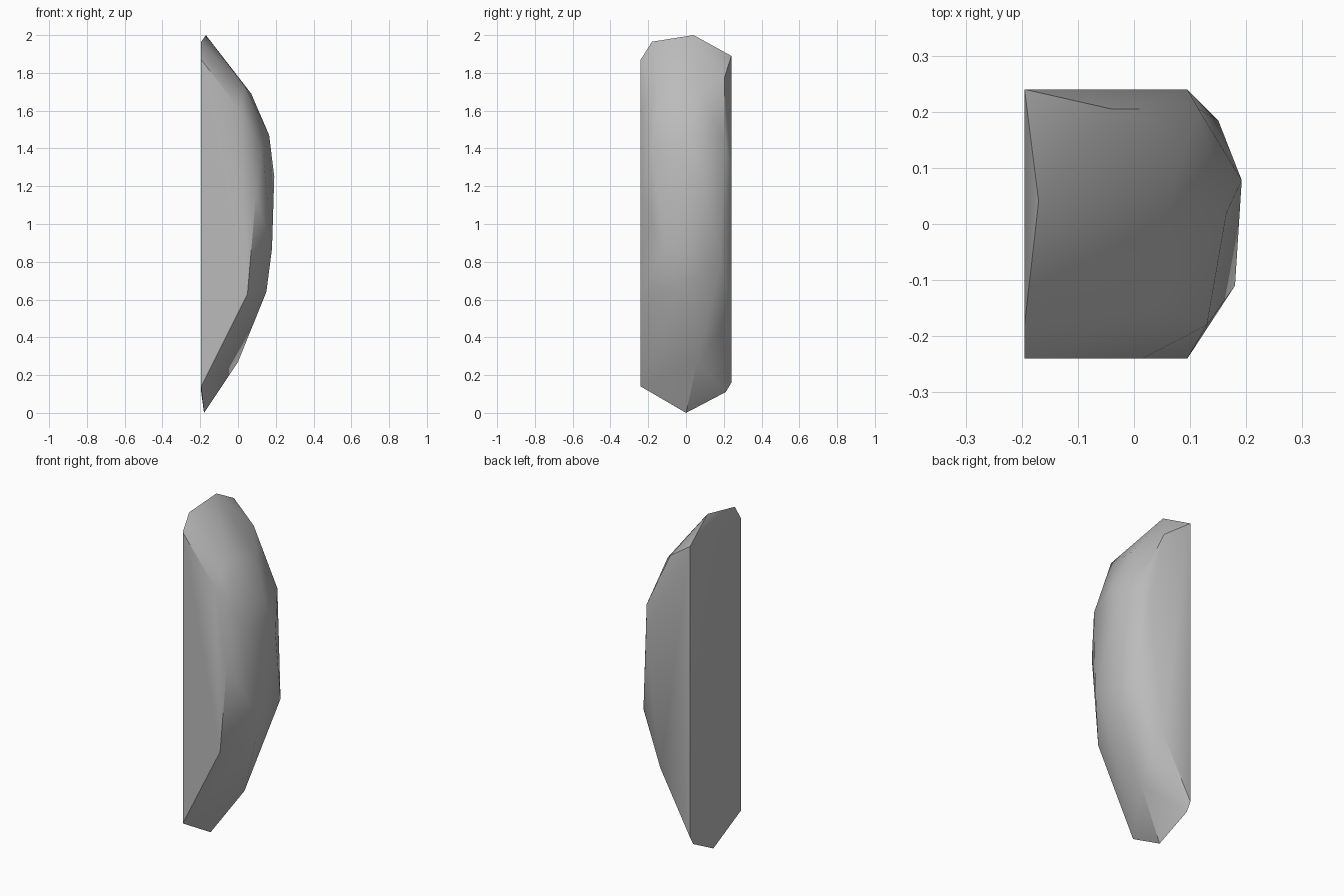
import bpy
import bmesh
from math import radians

cube = bpy.data.objects.get("Cube")
if cube:
    bpy.data.objects.remove(cube, do_unlink=True)

# Stone colour
stone = bpy.data.materials.new("stone grey")
stone.use_nodes = True
grey = (0.5, 0.5, 0.5, 1)
stone.diffuse_color = grey
stone.node_tree.nodes["Principled BSDF"].inputs["Base Color"].default_value = grey

FLAT, SIDE = -0.195, 0.24

# Corners of the flat cut side
cut_side = [(FLAT, -0.18, 1.965), (-0.17, 0.04, 2), (-0.18, 0, 0), (FLAT, 0.21, 0.11)]

# Outlines of the front and back faces as x, z
front = [(FLAT, 0.14), (0.05, 0.63), (0.095, 1.15), (0.015, 1.6), (FLAT, 1.87)]
back = [(FLAT, 0.16), (0, 0.52), (0.095, 1.3), (FLAT, 1.89)]

# Chipped corners of the back face
chips = [(-0.04, 0.205, 1.78), (0.115, 0.205, 1.45), (0.15, 0.185, 0.81)]

# Rounded outer surface
outer = [(0, 0.06, 0.27), (0.15, -0.05, 0.64), (0.18, -0.11, 0.87),
         (0.192, 0.078, 1.25), (0.165, 0.02, 1.47), (0.07, 0.07, 1.69),
         (0.13, -0.18, 1.4), (0.035, -0.15, 1.73)]

points = cut_side + chips + outer
points += [(x, -SIDE, z) for x, z in front] + [(x, SIDE, z) for x, z in back]

# Wrap the corners into one faceted stone
bm = bmesh.new()
for p in points:
    bm.verts.new(p)
hull = bmesh.ops.convex_hull(bm, input=bm.verts[:])
loose = {g for g in hull["geom_interior"] + hull["geom_unused"]
         if isinstance(g, bmesh.types.BMVert)}
bmesh.ops.delete(bm, geom=list(loose), context="VERTS")
bmesh.ops.recalc_face_normals(bm, faces=bm.faces[:])

mesh = bpy.data.meshes.new("stone_slab")
bm.to_mesh(mesh)
bm.free()
mesh.materials.append(stone)
slab = bpy.data.objects.new("stone_slab", mesh)
bpy.context.collection.objects.link(slab)

# Soft shading with crisp outline edges
bpy.ops.object.select_all(action="DESELECT")
slab.select_set(True)
bpy.context.view_layer.objects.active = slab
bpy.ops.object.shade_smooth_by_angle(angle=radians(40))
